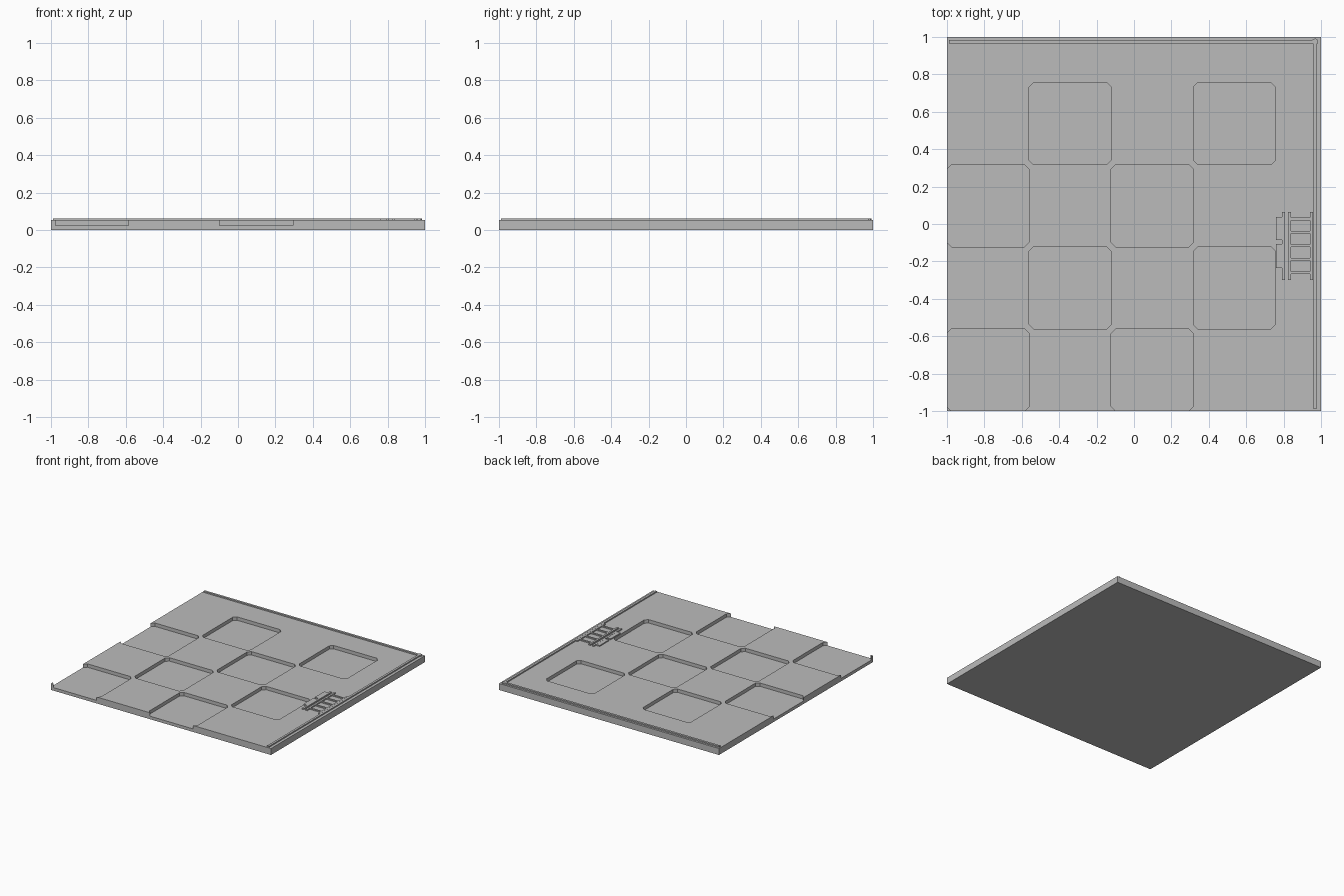
import bpy, bmesh

if "Cube" in bpy.data.objects:
    bpy.data.objects.remove(bpy.data.objects["Cube"])

TOP, RAISED, FLOOR = 0.053, 0.063, 0.025
CELL, CHAMFER = 0.439, 0.024

grey = bpy.data.materials.new("plain_grey")
grey.use_nodes = True
grey.diffuse_color = (0.5, 0.5, 0.5, 1)
grey.node_tree.nodes["Principled BSDF"].inputs["Base Color"].default_value = (0.5, 0.5, 0.5, 1)


def prisms(name, outlines, z0, z1):
    """One object made of upright prisms, one for each outline."""
    bm = bmesh.new()
    for pts in outlines:
        face = bm.faces.new([bm.verts.new((x, y, z0)) for x, y in pts])
        new = bmesh.ops.extrude_face_region(bm, geom=[face])["geom"]
        moved = [v for v in new if isinstance(v, bmesh.types.BMVert)]
        bmesh.ops.translate(bm, verts=moved, vec=(0, 0, z1 - z0))
    bmesh.ops.recalc_face_normals(bm, faces=bm.faces)
    mesh = bpy.data.meshes.new(name)
    bm.to_mesh(mesh)
    bm.free()
    mesh.materials.append(grey)
    ob = bpy.data.objects.new(name, mesh)
    bpy.context.collection.objects.link(ob)
    return ob


def rect(x0, x1, y0, y1):
    return [(x0, y0), (x1, y0), (x1, y1), (x0, y1)]


def pocket(col, row):
    """Chamfered square, with sides on the slab edge pushed out to open it."""
    x0, y0 = -1 + col * CELL, -1 + row * CELL
    x1, y1, c = x0 + CELL, y0 + CELL, CHAMFER
    pts = [(x0 + c, y0)]
    if row == 0:
        pts += [(x0 + c, y0 - 0.05), (x1 - c, y0 - 0.05)]
    pts += [(x1 - c, y0), (x1, y0 + c), (x1, y1 - c),
            (x1 - c, y1), (x0 + c, y1), (x0, y1 - c)]
    if col == 0:
        pts += [(x0 - 0.05, y1 - c), (x0 - 0.05, y0 + c)]
    return pts + [(x0, y0 + c)]


# Floor slab with a checkerboard of sunken panels
slab = prisms("floor_slab", [rect(-1, 1, -1, 1)], 0, TOP)
cells = [pocket(i, j) for i in range(4) for j in range(4) if (i + j) % 2 == 0]
cutter = prisms("panel_cutter", cells, FLOOR, TOP + 0.05)
cutter.hide_render = True
cut = slab.modifiers.new("panels", "BOOLEAN")
cut.operation, cut.solver, cut.object = "DIFFERENCE", "EXACT", cutter
bpy.context.view_layer.objects.active = slab
bpy.ops.object.modifier_apply(modifier=cut.name)
bpy.data.objects.remove(cutter)

# Edge rails and their corner joint
prisms("back_rail", [rect(-0.99, 0.97, 0.966, 0.984)], TOP - 0.005, RAISED)
prisms("side_rail", [rect(0.959, 0.977, -0.99, 0.97)], TOP - 0.005, RAISED)
bpy.ops.mesh.primitive_cylinder_add(vertices=8, radius=0.017, depth=0.014,
                                    location=(0.968, 0.975, RAISED - 0.007))
joint = bpy.context.object
joint.name = "rail_joint"
joint.data.materials.append(grey)

# Ladder lying on the slab
posts = [rect(x, x + 0.016, -0.3, 0.063) for x in (0.792, 0.824, 0.942)]
prisms("ladder_posts", posts, TOP - 0.005, RAISED)
rungs = [rect(0.835, 0.947, y - 0.007, y + 0.007)
         for y in (0.027 - 0.072 * i for i in range(5))]
prisms("ladder_rungs", rungs, TOP - 0.005, RAISED - 0.001)

# Mounting plates beside the ladder
prisms("ladder_plates", [rect(0.759, 0.794, -0.235, -0.107),
                         rect(0.759, 0.794, -0.086, 0.037)], TOP - 0.005, RAISED - 0.001)
